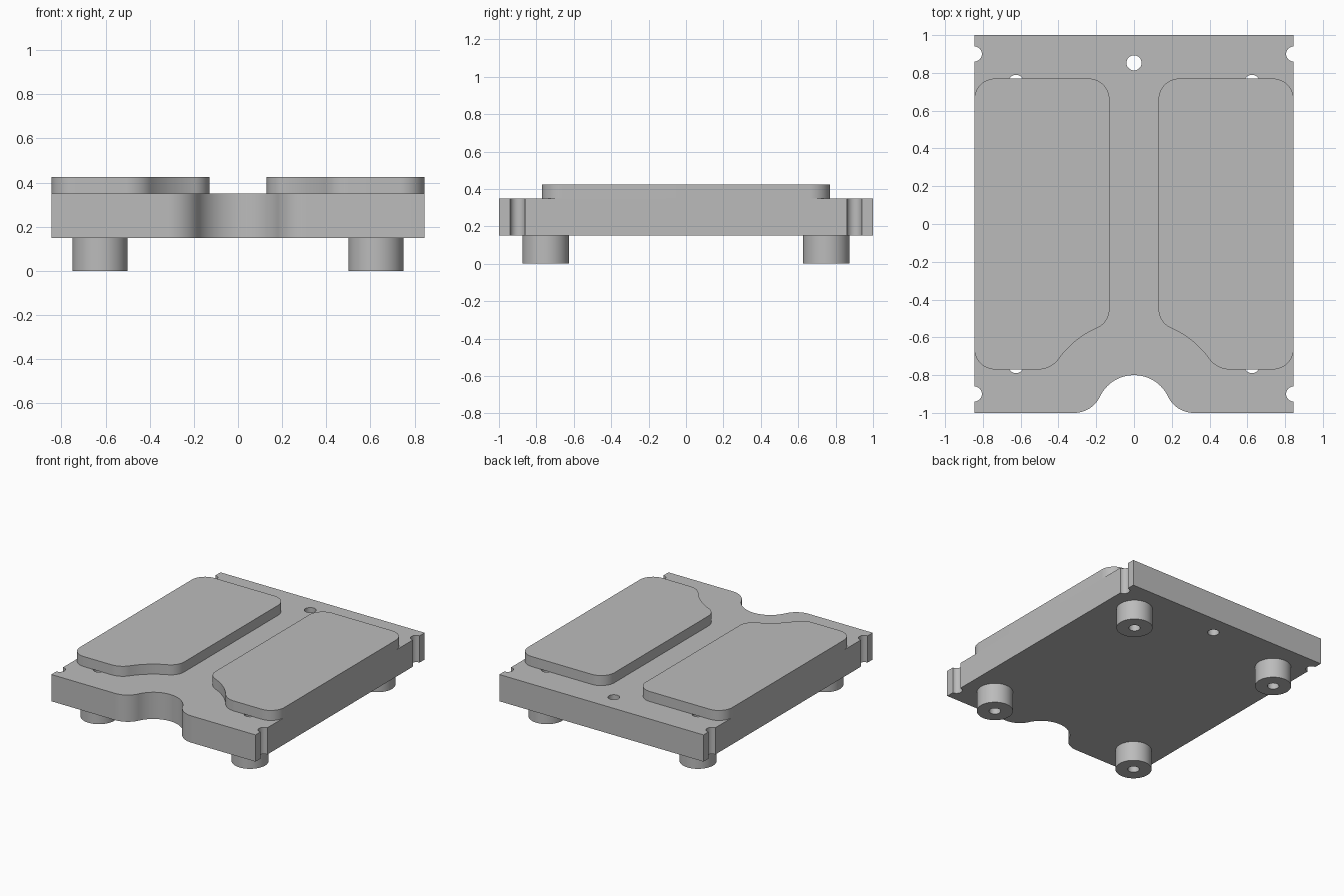
import bpy, bmesh
from math import sin, cos, atan2, hypot, sqrt, pi, radians

if "Cube" in bpy.data.objects:
    bpy.data.objects.remove(bpy.data.objects["Cube"], do_unlink=True)

GREY = (0.5, 0.5, 0.5, 1)
metal = bpy.data.materials.new("plain_grey")
metal.use_nodes = True
metal.diffuse_color = GREY
metal.node_tree.nodes["Principled BSDF"].inputs["Base Color"].default_value = GREY

HALF_X, HALF_Y = 0.845, 1.0
BASE, TOP, PAD_TOP = 0.15, 0.35, 0.425


def arc(cx, cy, r, start, end, steps=16):
    """Points along an arc, angles in radians."""
    return [(cx + r * cos(start + (end - start) * i / steps),
             cy + r * sin(start + (end - start) * i / steps)) for i in range(steps + 1)]


def circle(cx, cy, r, steps=40):
    return arc(cx, cy, r, 0, 2 * pi, steps)[:-1]


def mirror(points):
    return [(-x, y) for x, y in reversed(points)]


def slab(name, loops, z0, z1):
    """Extrude closed outlines between two heights; inner loops become holes."""
    curve = bpy.data.curves.new(name, "CURVE")
    curve.dimensions = "2D"
    curve.fill_mode = "BOTH"
    curve.extrude = (z1 - z0) / 2
    for loop in loops:
        spline = curve.splines.new("POLY")
        spline.points.add(len(loop) - 1)
        for point, (x, y) in zip(spline.points, loop):
            point.co = (x, y, 0, 1)
        spline.use_cyclic_u = True
    obj = bpy.data.objects.new(name, curve)
    obj.location.z = (z0 + z1) / 2
    bpy.context.collection.objects.link(obj)
    bpy.ops.object.select_all(action="DESELECT")
    obj.select_set(True)
    bpy.context.view_layer.objects.active = obj
    bpy.ops.object.convert(target="MESH")
    obj = bpy.context.view_layer.objects.active
    bm = bmesh.new()
    bm.from_mesh(obj.data)
    bmesh.ops.remove_doubles(bm, verts=bm.verts, dist=0.0001)
    bmesh.ops.recalc_face_normals(bm, faces=bm.faces)
    bm.to_mesh(obj.data)
    bm.free()
    obj.data.materials.clear()
    obj.data.materials.append(metal)
    bpy.ops.object.shade_smooth_by_angle(angle=radians(30))
    return obj


# Base plate: front arch with flared ends and a round notch near each corner
ARCH, FLARE = 0.2, 0.15
flare_x = sqrt((ARCH + FLARE) ** 2 - FLARE ** 2)
meet = atan2(FLARE, flare_x)
right_half = arc(0, -HALF_Y, ARCH, pi / 2, meet)
right_half += arc(flare_x, -HALF_Y + FLARE, FLARE, pi + meet, 1.5 * pi)[1:]
right_half.append((HALF_X, -HALF_Y))
for y in (-0.9, 0.9):
    right_half += arc(HALF_X, y, 0.04, 1.5 * pi, pi / 2)
right_half.append((HALF_X, HALF_Y))
plate_outline = right_half + mirror(right_half)[:-1]

feet = [(sx * 0.625, sy * 0.75) for sx in (-1, 1) for sy in (-1, 1)]
holes = [circle(x, y, 0.04) for x, y in feet] + [circle(0, 0.853, 0.04)]
slab("base_plate", [plate_outline] + holes, BASE, TOP)

# Raised pads: rounded corners, and a sweep that follows the front arch
INNER, PAD_Y, CORNER, SWEEP, TOE = 0.13, 0.77, 0.11, 0.49, 0.135
heel_x = INNER + CORNER
heel_y = -HALF_Y + sqrt((SWEEP + CORNER) ** 2 - heel_x ** 2)
toe_y = -PAD_Y + TOE
toe_x = sqrt((SWEEP + TOE) ** 2 - (toe_y + HALF_Y) ** 2)
heel_angle = atan2(heel_y + HALF_Y, heel_x)
toe_angle = atan2(toe_y + HALF_Y, toe_x)
pad = arc(heel_x, heel_y, CORNER, pi, pi + heel_angle)
pad += arc(0, -HALF_Y, SWEEP, heel_angle, toe_angle)[1:]
pad += arc(toe_x, toe_y, TOE, pi + toe_angle, 1.5 * pi)[1:]
pad += arc(HALF_X - CORNER, -PAD_Y + CORNER, CORNER, -pi / 2, 0)
pad += arc(HALF_X - CORNER, PAD_Y - CORNER, CORNER, 0, pi / 2)
pad += arc(INNER + CORNER, PAD_Y - CORNER, CORNER, pi / 2, pi)
slab("left_pad", [pad], TOP, PAD_TOP)
slab("right_pad", [mirror(pad)], TOP, PAD_TOP)

# Hollow round feet
for x, y in feet:
    name = ("back" if y > 0 else "front") + ("_left" if x > 0 else "_right") + "_foot"
    slab(name, [circle(x, y, 0.125, 48), circle(x, y, 0.04)], 0, BASE)
